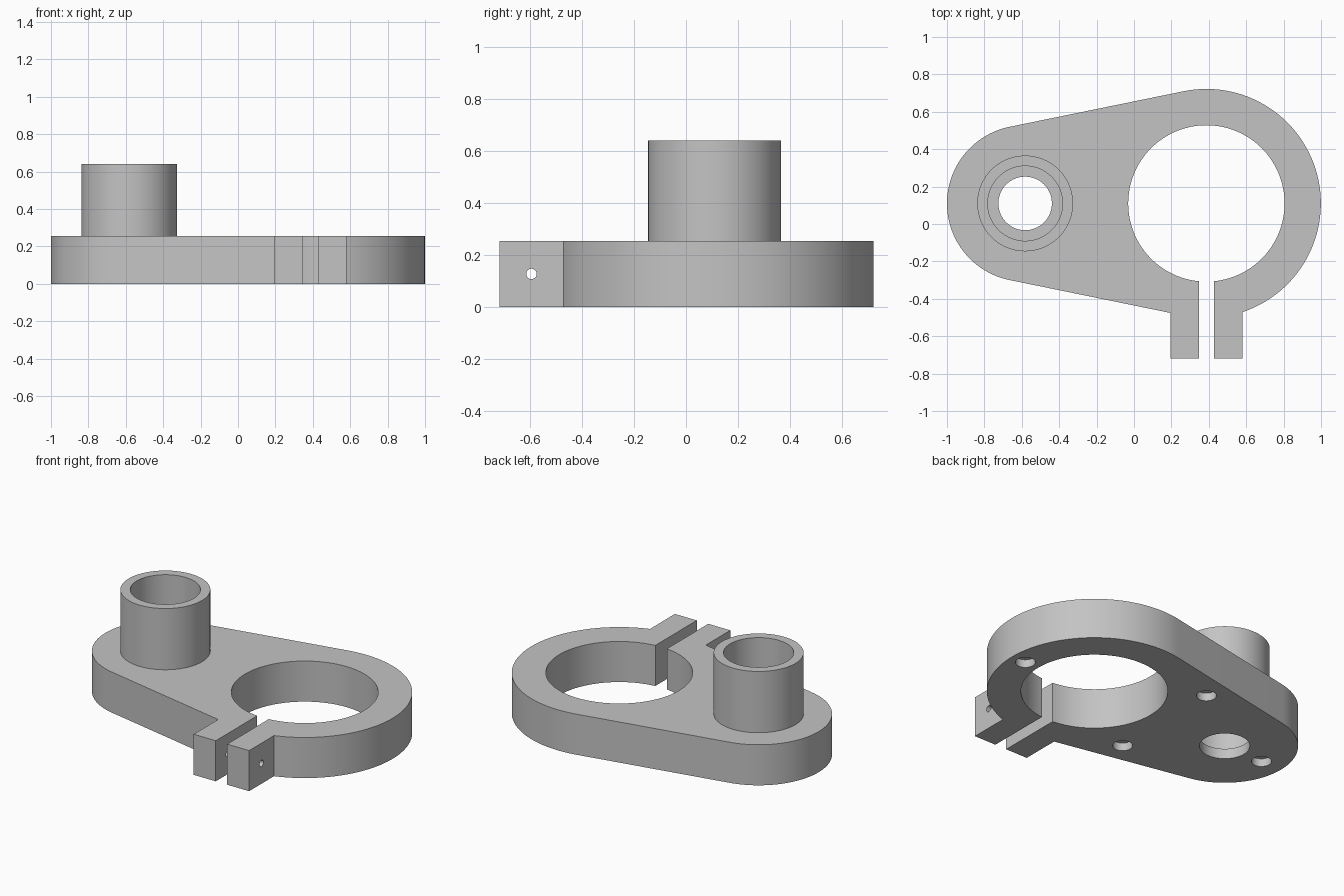
import bpy, bmesh
from math import radians, cos, sin, acos, asin, pi
from mathutils import Vector, Matrix

cube = bpy.data.objects.get("Cube")
if cube:
    bpy.data.objects.remove(cube, do_unlink=True)

# Main dimensions
AXIS_Y = 0.11
RING = Vector((0.387, AXIS_Y))
POST = Vector((-0.582, AXIS_Y))
RING_R, END_R, BORE_R = 0.612, 0.418, 0.418
THICK, TOP, STEP = 0.255, 0.64, 0.064
SEAT_R, SLEEVE_R, HOLE_R = 0.2, 0.256, 0.143
LUG_L, LUG_R, LUG_Y = 0.195, 0.58, -0.718
SLOT_X, SLOT_W = 0.388, 0.08

grey = bpy.data.materials.new("light grey metal")
grey.use_nodes = True
colour = (0.55, 0.55, 0.55, 1)
grey.diffuse_color = colour
grey.node_tree.nodes["Principled BSDF"].inputs["Base Color"].default_value = colour


def finish(name, bm):
    bmesh.ops.recalc_face_normals(bm, faces=bm.faces)
    mesh = bpy.data.meshes.new(name)
    bm.to_mesh(mesh)
    bm.free()
    mesh.materials.append(grey)
    ob = bpy.data.objects.new(name, mesh)
    bpy.context.collection.objects.link(ob)
    return ob


def arc(centre, radius, start, end, steps=64):
    angles = [start + (end - start) * i / steps for i in range(steps + 1)]
    return [centre + radius * Vector((cos(a), sin(a))) for a in angles]


def cylinder(name, centre, radius, low, high, along_x=False, sides=96):
    bm = bmesh.new()
    bmesh.ops.create_cone(bm, cap_ends=True, segments=sides, radius1=radius,
                          radius2=radius, depth=high - low)
    if along_x:
        bmesh.ops.rotate(bm, verts=bm.verts, matrix=Matrix.Rotation(pi / 2, 3, "Y"))
        offset = Vector(((low + high) / 2, centre[0], centre[1]))
    else:
        offset = Vector((centre[0], centre[1], (low + high) / 2))
    bmesh.ops.translate(bm, verts=bm.verts, vec=offset)
    return finish(name, bm)


def activate(ob):
    bpy.ops.object.select_all(action="DESELECT")
    ob.select_set(True)
    bpy.context.view_layer.objects.active = ob


def cut(target, cutter):
    cutter.hide_render = True
    mod = target.modifiers.new(cutter.name, "BOOLEAN")
    mod.operation, mod.solver, mod.object = "DIFFERENCE", "EXACT", cutter
    activate(target)
    bpy.ops.object.modifier_apply(modifier=mod.name)
    bpy.data.objects.remove(cutter, do_unlink=True)


# Plate: two arcs joined by tangents, with the lug block in the outline
tangent = acos((END_R - RING_R) / (RING.x - POST.x))
lug_angle = asin((LUG_R - RING.x) / RING_R) - pi / 2
outline = arc(RING, RING_R, lug_angle, tangent, 96)
outline += arc(POST, END_R, tangent, 2 * pi - tangent)
low_end = outline[-1]
low_ring = RING + RING_R * Vector((cos(tangent), -sin(tangent)))
outline.append(low_end.lerp(low_ring, (LUG_L - low_end.x) / (low_ring.x - low_end.x)))
outline += [Vector((LUG_L, LUG_Y)), Vector((LUG_R, LUG_Y))]

bm = bmesh.new()
base = bm.faces.new([bm.verts.new((p.x, p.y, 0)) for p in outline])
extruded = bmesh.ops.extrude_face_region(bm, geom=[base], use_keep_orig=True)["geom"]
bmesh.ops.translate(bm, vec=(0, 0, THICK),
                    verts=[g for g in extruded if isinstance(g, bmesh.types.BMVert)])
plate = finish("clamp_plate", bm)

# Clamp bore and slot
cut(plate, cylinder("clamp_bore", RING, BORE_R, -0.1, THICK + 0.1, sides=128))
bm = bmesh.new()
bmesh.ops.create_cube(bm, size=1)
bmesh.ops.scale(bm, verts=bm.verts, vec=(SLOT_W, 0.8, 1))
bmesh.ops.translate(bm, verts=bm.verts, vec=(SLOT_X, -0.55, 0))
cut(plate, finish("clamp_slot", bm))

# Stepped hole beneath the sleeve
cut(plate, cylinder("through_hole", POST, HOLE_R, -0.1, THICK + 0.1))
cut(plate, cylinder("bearing_seat", POST, SEAT_R, STEP, THICK + 0.1))

# Screw hole through both lugs
cut(plate, cylinder("screw_hole", (-0.595, THICK / 2), 0.02, 0.1, 0.7, True, 32))

# Shallow blind holes on the underside
for x, dy in ((0.9, 0), (-0.134, 0.371), (-0.134, -0.371), (-0.855, 0)):
    cut(plate, cylinder("foot_hole", (x, AXIS_Y + dy), 0.057, -0.1, 0.05, sides=48))

# Upright sleeve
sleeve = cylinder("sleeve", POST, SLEEVE_R, THICK, TOP)
cut(sleeve, cylinder("sleeve_bore", POST, SEAT_R, THICK - 0.1, TOP + 0.1))

for ob in (plate, sleeve):
    activate(ob)
    bpy.ops.object.shade_smooth_by_angle(angle=radians(30))
